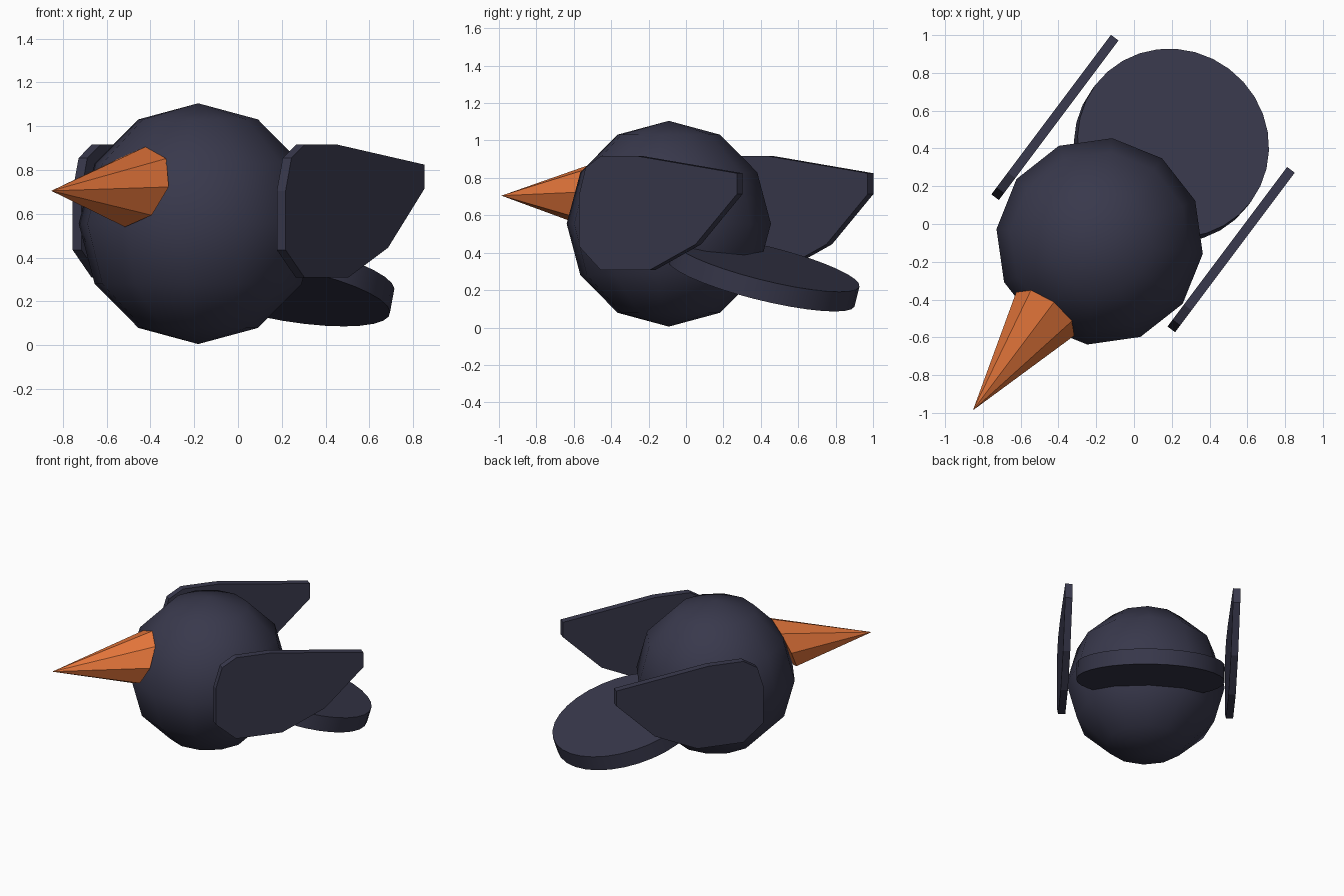
import bpy, bmesh, math
from mathutils import Matrix, Vector

cube = bpy.data.objects.get("Cube")
if cube:
    bpy.data.objects.remove(cube, do_unlink=True)


def material(name, colour):
    mat = bpy.data.materials.new(name)
    mat.use_nodes = True
    mat.diffuse_color = colour
    mat.node_tree.nodes["Principled BSDF"].inputs["Base Color"].default_value = colour
    return mat


FEATHER = material("dark_feather", (0.04, 0.04, 0.072, 1))
ORANGE = material("orange_beak", (0.78, 0.18, 0.043, 1))

# The bird is built facing -y around its body centre, then turned to its pose
POSE = Matrix.Translation((-0.182, -0.092, 0.555)) @ Matrix.Rotation(-math.atan2(3, 4), 4, "Z")


def finish(bm, name, mat, smooth_angle=0):
    bmesh.ops.recalc_face_normals(bm, faces=bm.faces)
    bm.transform(POSE)
    mesh = bpy.data.meshes.new(name)
    bm.to_mesh(mesh)
    bm.free()
    mesh.materials.append(mat)
    if smooth_angle:
        mesh.shade_smooth()
        mesh.set_sharp_from_angle(angle=math.radians(smooth_angle))
    obj = bpy.data.objects.new(name, mesh)
    bpy.context.collection.objects.link(obj)
    return obj


# Body: coarse smooth ball
bm = bmesh.new()
bmesh.ops.create_uvsphere(bm, u_segments=12, v_segments=6, radius=0.55)
finish(bm, "body", FEATHER, 60)

# Tail: round disc tipped down towards the back
TAIL_RADIUS, TAIL_THICK, TAIL_TILT = 0.515, 0.11, 0.3
bm = bmesh.new()
bmesh.ops.create_cone(bm, cap_ends=True, segments=32, radius1=TAIL_RADIUS,
                      radius2=TAIL_RADIUS, depth=TAIL_THICK)
bm.transform(Matrix.Translation((0, 0.65, -0.212))
             @ Matrix.Rotation(-TAIL_TILT, 4, "X")
             @ Matrix.Translation((0, 0, -TAIL_THICK / 2)))
finish(bm, "tail", FEATHER, 40)

# Wings: flat outline (back, up) given thickness, one on each side
WING = [(0, 0.361), (0.25, 0.361), (0.911, 0.27), (0.911, 0.158), (0.635, -0.11),
        (0.33, -0.247), (0, -0.247), (-0.145, -0.12), (-0.145, 0.15), (-0.1, 0.3)]
WING_X, WING_THICK = 0.583, 0.05
for side, name in ((1, "left_wing"), (-1, "right_wing")):
    bm = bmesh.new()
    inner = side * WING_X - WING_THICK / 2
    face = bm.faces.new([bm.verts.new((inner, y, z)) for y, z in WING])
    out = bmesh.ops.extrude_face_region(bm, geom=[face])["geom"]
    bmesh.ops.translate(bm, vec=(WING_THICK, 0, 0),
                        verts=[v for v in out if isinstance(v, bmesh.types.BMVert)])
    finish(bm, name, FEATHER)

# Beak: eight-sided cone whose base leans back against the body
bm = bmesh.new()
centre = Vector((0, -0.48, 0.168))
up = Vector((0, 0.078, 0.183))
across = Vector((0.192, 0, 0))
ring = [bm.verts.new(centre + across * math.sin(a) + up * math.cos(a))
        for a in (i * math.tau / 8 for i in range(8))]
tip = bm.verts.new((0, -1.118, 0.15))
bm.faces.new(ring)
for i, v in enumerate(ring):
    bm.faces.new((v, tip, ring[i - 1]))
finish(bm, "beak", ORANGE)
